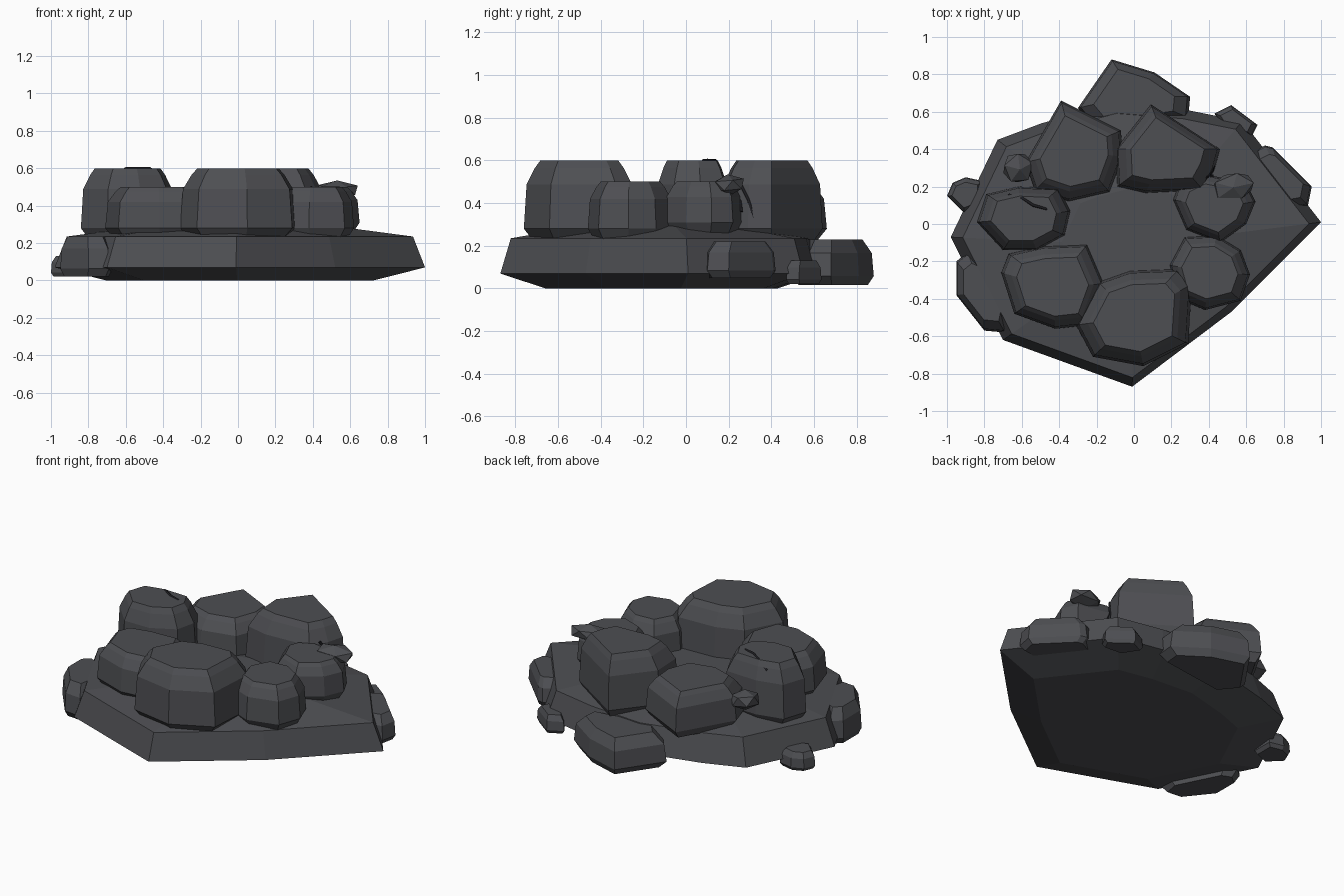
import bpy, bmesh
from mathutils import Vector


def material(name, color):
    m = bpy.data.materials.new(name)
    m.diffuse_color = color
    return m


STONE = material("dark_stone", (0.075, 0.077, 0.085, 1))
CRACK = material("crack_dark", (0.012, 0.012, 0.015, 1))


def rock(name, outline, levels):
    """Faceted stone: an outline lofted through (height, scale) levels."""
    xs, ys = zip(*outline)
    cx, cy = (min(xs) + max(xs)) / 2, (min(ys) + max(ys)) / 2
    bm = bmesh.new()
    rings = [[bm.verts.new((cx + (x - cx) * s, cy + (y - cy) * s, z))
              for x, y in outline] for z, s in levels]
    n = len(outline)
    for a, b in zip(rings, rings[1:]):
        for i in range(n):
            j = (i + 1) % n
            bm.faces.new((a[i], a[j], b[j], b[i]))
    bm.faces.new(rings[0])
    bm.faces.new(rings[-1])
    bmesh.ops.recalc_face_normals(bm, faces=bm.faces)
    finish(name, bm)


def finish(name, bm):
    me = bpy.data.meshes.new(name)
    bm.to_mesh(me)
    bm.free()
    me.materials.append(STONE)
    ob = bpy.data.objects.new(name, me)
    bpy.context.collection.objects.link(ob)
    return ob


def boulder(name, top, outline, low=0.25):
    """Upper stone with a tucked-in foot and a chamfered flat top."""
    h = top - low
    rock(name, outline, [(low - 0.02, 0.85), (low + 0.03, 1.0),
                         (low + h * 0.68, 0.95), (low + h * 0.9, 0.8), (top, 0.7)])


def chunk(name, bottom, top, outline):
    """Low stone lying around the edge of the base."""
    h = top - bottom
    rock(name, outline, [(bottom, 0.85), (bottom + h * 0.2, 1.0),
                         (bottom + h * 0.7, 0.95), (top, 0.72)])


def shard(name, loc, size, turn):
    bm = bmesh.new()
    bmesh.ops.create_icosphere(bm, subdivisions=1, radius=1)
    ob = finish(name, bm)
    ob.location, ob.scale, ob.rotation_euler = loc, size, turn


def crack(name, points):
    cu = bpy.data.curves.new(name, 'CURVE')
    cu.dimensions = '3D'
    cu.bevel_depth, cu.bevel_resolution, cu.use_fill_caps = 0.008, 0, True
    sp = cu.splines.new('POLY')
    sp.points.add(len(points) - 1)
    for p, c in zip(sp.points, points):
        p.co = (*c, 1)
    cu.materials.append(CRACK)
    bpy.context.collection.objects.link(bpy.data.objects.new(name, cu))


# Base slab with an undercut rim and gently rising top
rock("base_slab",
     [(1.0, 0.01), (0.58, 0.55), (0.28, 0.61), (-0.1, 0.64), (-0.49, 0.54), (-0.73, 0.45),
      (-0.98, -0.07), (-0.70, -0.62), (-0.01, -0.87), (0.52, -0.47)],
     [(0, 0.72), (0.07, 1.0), (0.235, 0.935), (0.305, 0.4)])

# Ring of boulders on the slab
boulder("boulder_back_left", 0.50,
        [(-0.39, 0.66), (-0.07, 0.50), (-0.06, 0.36), (-0.13, 0.17), (-0.35, 0.12),
         (-0.53, 0.18), (-0.58, 0.33)])
boulder("boulder_back_right", 0.60,
        [(0.09, 0.64), (0.46, 0.40), (0.43, 0.29), (0.37, 0.18), (0.06, 0.165),
         (-0.09, 0.20), (-0.10, 0.40)])
boulder("boulder_left", 0.60,
        [(-0.79, 0.16), (-0.62, 0.20), (-0.40, 0.19), (-0.34, 0.07), (-0.37, -0.06),
         (-0.52, -0.14), (-0.70, -0.14), (-0.84, 0.01)])
boulder("boulder_front_left", 0.50,
        [(-0.71, -0.26), (-0.67, -0.16), (-0.49, -0.12), (-0.25, -0.11), (-0.16, -0.32),
         (-0.24, -0.54), (-0.42, -0.56), (-0.64, -0.48)])
boulder("boulder_front", 0.60,
        [(-0.31, -0.54), (-0.19, -0.31), (-0.02, -0.25), (0.24, -0.24), (0.31, -0.32),
         (0.29, -0.64), (0.05, -0.76), (-0.22, -0.71)])
boulder("boulder_front_right", 0.50,
        [(0.19, -0.22), (0.27, -0.07), (0.44, -0.06), (0.57, -0.14), (0.62, -0.27),
         (0.57, -0.41), (0.38, -0.46), (0.24, -0.40)])
boulder("boulder_right", 0.50,
        [(0.21, 0.13), (0.24, 0.21), (0.36, 0.27), (0.60, 0.22), (0.65, 0.12),
         (0.60, 0.0), (0.46, -0.10), (0.28, -0.03)], 0.28)

# Low stones around the rim
chunk("chunk_back", 0.015, 0.23,
      [(-0.12, 0.88), (0.11, 0.81), (0.30, 0.68), (0.29, 0.57), (-0.2, 0.5), (-0.30, 0.62)])
chunk("chunk_left", 0.02, 0.235,
      [(-0.95, -0.20), (-0.89, -0.15), (-0.82, -0.18), (-0.67, -0.48), (-0.69, -0.58),
       (-0.80, -0.57), (-0.95, -0.38)])
chunk("chunk_right", 0.05, 0.22,
      [(0.70, 0.42), (0.74, 0.41), (0.95, 0.20), (0.93, 0.10), (0.82, 0.08), (0.62, 0.38)])
chunk("pebble_left", 0.02, 0.13,
      [(-1.0, 0.15), (-0.97, 0.22), (-0.90, 0.25), (-0.81, 0.23), (-0.81, 0.10), (-0.91, 0.06)])
chunk("pebble_back_right", 0.02, 0.13,
      [(0.43, 0.59), (0.52, 0.635), (0.66, 0.53), (0.63, 0.47), (0.5, 0.48)])

# Small sharp shards
shard("shard_left", (-0.62, 0.30, 0.41), (0.09, 0.09, 0.06), (0.2, 0.1, 0.4))
shard("shard_right", (0.53, 0.20, 0.485), (0.125, 0.08, 0.05), (0.1, 0.0, 0.2))

# Cracks in the stone
crack("crack_left", [(-0.67, 0.155, 0.55), (-0.60, 0.14, 0.598), (-0.54, 0.10, 0.6),
                     (-0.47, 0.08, 0.598), (-0.40, 0.07, 0.545), (-0.36, 0.07, 0.48)])
crack("crack_right", [(0.25, 0.20, 0.42), (0.29, 0.20, 0.47), (0.33, 0.23, 0.46),
                      (0.38, 0.25, 0.45), (0.42, 0.26, 0.36)])
crack("crack_back_right", [(0.39, 0.25, 0.50), (0.42, 0.29, 0.42), (0.43, 0.33, 0.30)])
